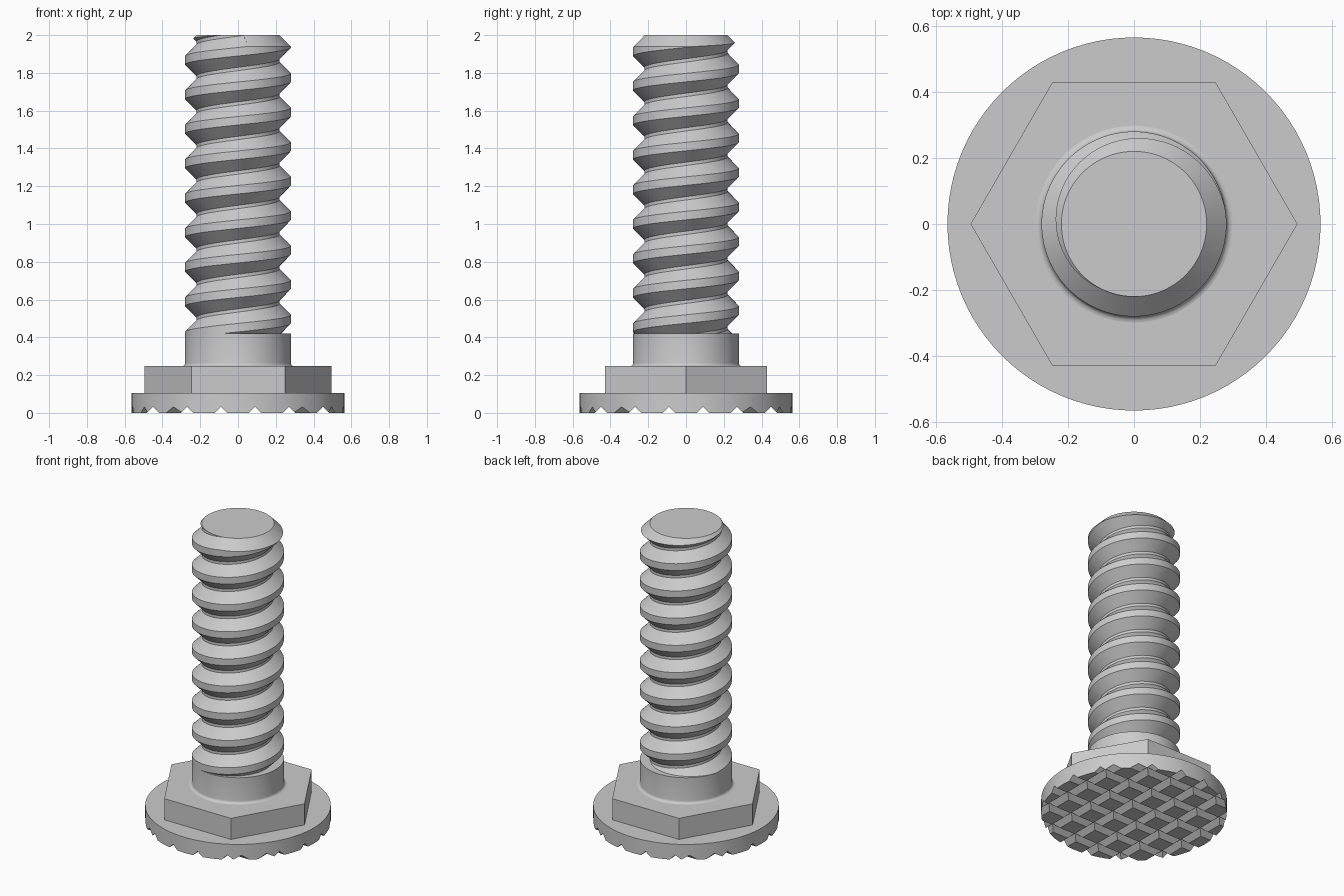
import bpy, bmesh, math

cube = bpy.data.objects.get("Cube")
if cube:
    bpy.data.objects.remove(cube, do_unlink=True)

SEG = 96
CORE, CREST = 0.22, 0.28          # thread radii
PITCH, FLAT = 0.1826, 0.0225      # thread pitch and half width of its crest
DEPTH = CREST - CORE
START, TOP = 0.42, 2.0            # thread range in height
FLANGE_R, FLANGE_TOP, HEX_TOP = 0.565, 0.105, 0.247

steel = bpy.data.materials.new("grey steel")
steel.use_nodes = True
grey = (0.6, 0.6, 0.6, 1)
steel.diffuse_color = grey
steel.node_tree.nodes["Principled BSDF"].inputs["Base Color"].default_value = grey


def finish(bm, name, smooth=True):
    bmesh.ops.recalc_face_normals(bm, faces=bm.faces)
    mesh = bpy.data.meshes.new(name)
    bm.to_mesh(mesh)
    bm.free()
    mesh.materials.append(steel)
    obj = bpy.data.objects.new(name, mesh)
    bpy.context.collection.objects.link(obj)
    bpy.ops.object.select_all(action='DESELECT')
    obj.select_set(True)
    bpy.context.view_layer.objects.active = obj
    if smooth:
        bpy.ops.object.shade_smooth_by_angle(angle=math.radians(30))
    return obj


def lathe(name, profile, seg, smooth=True):
    """Closed solid from (radius, height) points, bottom to top."""
    bm = bmesh.new()
    rings = []
    for r, z in profile:
        rings.append([bm.verts.new((r * math.cos(a), r * math.sin(a), z))
                      for a in (math.tau * i / seg for i in range(seg))])
    for lo, hi in zip(rings, rings[1:]):
        for i in range(seg):
            j = (i + 1) % seg
            bm.faces.new((lo[i], lo[j], hi[j], hi[i]))
    bm.faces.new(rings[0][::-1])
    bm.faces.new(rings[-1])
    return finish(bm, name, smooth)


def grooves(name, along_x):
    """Row of triangular prisms that cut V grooves."""
    bm = bmesh.new()
    half, depth, drop = 0.033, 0.032, 0.02
    wide = half * (depth + drop) / depth
    for k in range(-3, 3):
        c = 0.18 * (k + 0.5)
        ends = []
        for s in (-1, 1):
            pts = [(c - wide, s, -drop), (c + wide, s, -drop), (c, s, depth)]
            ends.append([bm.verts.new((y, x, z) if along_x else (x, y, z))
                         for x, y, z in pts])
        a, b = ends
        bm.faces.new(a)
        bm.faces.new(b[::-1])
        for i in range(3):
            j = (i + 1) % 3
            bm.faces.new((a[i], b[i], b[j], a[j]))
    cutter = finish(bm, name, smooth=False)
    cutter.hide_render = True
    return cutter


# Foot disc with a grid of V grooves underneath
foot = lathe("foot_flange", [(FLANGE_R, 0), (FLANGE_R, FLANGE_TOP)], SEG)
for name, along_x in (("groove_cutter_x", True), ("groove_cutter_y", False)):
    cutter = grooves(name, along_x)
    mod = foot.modifiers.new(name, 'BOOLEAN')
    mod.operation = 'DIFFERENCE'
    mod.solver = 'EXACT'
    mod.object = cutter
    bpy.context.view_layer.objects.active = foot
    bpy.ops.object.modifier_apply(modifier=name)
    bpy.data.objects.remove(cutter, do_unlink=True)

# Hexagonal wrench section
lathe("hex_nut", [(0.495, FLANGE_TOP), (0.495, HEX_TOP)], 6, smooth=False)

# Plain collar with a small fillet at its base
fillet = 0.018
collar = [(CREST + fillet * (1 - math.sin(t)), HEX_TOP + fillet * (1 - math.cos(t)))
          for t in (math.pi / 8 * i for i in range(5))]
lathe("collar", collar + [(CREST, START)], SEG)


def between(a, b, t):
    return tuple(p + (q - p) * t for p, q in zip(a, b))


def thread_section(angle):
    """(radius, height) points up one side, chamfered by a cone at the top."""
    pts = []
    for k in range(-9, 3):
        c = 1.775 + PITCH * (k + angle / math.tau)
        pts += [(CORE, c - FLAT - DEPTH), (CREST, c - FLAT),
                (CREST, c + FLAT), (CORE, c + FLAT + DEPTH)]
    low, high = pts[0], pts[-1]
    for a, b in zip(pts, pts[1:]):
        if a[1] <= START < b[1]:
            low = between(a, b, (START - a[1]) / (b[1] - a[1]))
        over_a, over_b = (sum(p) - CORE - TOP for p in (a, b))
        if over_b > 1e-6:
            high = between(a, b, max(0, -over_a / (over_b - over_a)))
            break
    clipped = [low if z < START else high if z > high[1] else (r, z) for r, z in pts]
    return clipped + [(CORE, TOP)]


# Threaded shaft: sections swept around, joined to the next turn by merging
bm = bmesh.new()
columns = []
for i in range(SEG + 1):
    a = math.tau * i / SEG
    columns.append([bm.verts.new((r * math.cos(a), r * math.sin(a), z))
                    for r, z in thread_section(a)])
for left, right in zip(columns, columns[1:]):
    for j in range(len(left) - 1):
        bm.faces.new((left[j], right[j], right[j + 1], left[j + 1]))
bm.faces.new([col[-1] for col in columns[:-1]])
bmesh.ops.remove_doubles(bm, verts=bm.verts, dist=1e-4)
finish(bm, "threaded_shaft")
